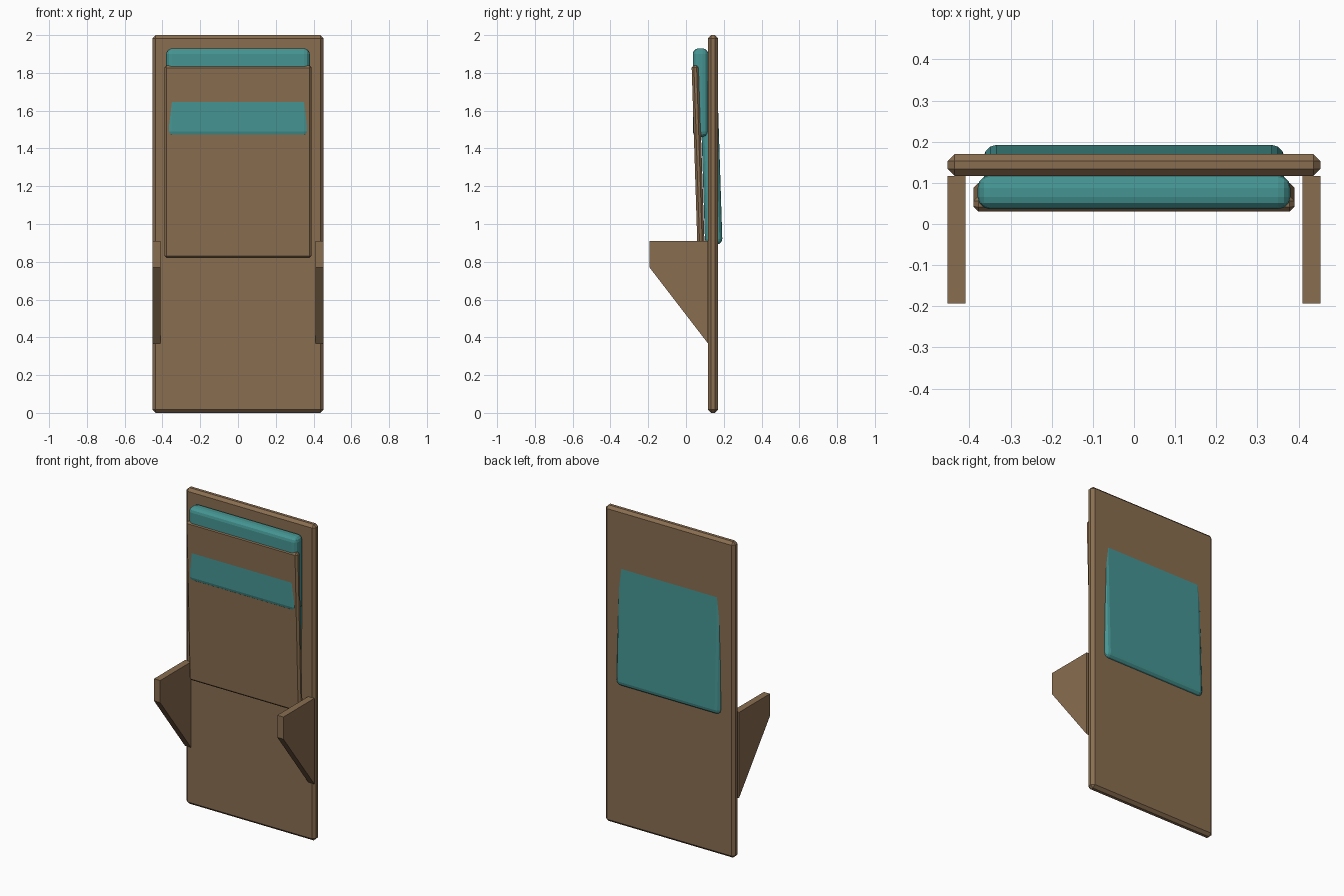
import bpy, bmesh
from mathutils import Matrix, Vector

if "Cube" in bpy.data.objects:
    bpy.data.objects.remove(bpy.data.objects["Cube"])


def material(name, rgb):
    m = bpy.data.materials.new(name)
    m.diffuse_color = (*rgb, 1)
    m.use_nodes = True
    m.node_tree.nodes["Principled BSDF"].inputs["Base Color"].default_value = m.diffuse_color
    return m


wood = material("wood", (0.25, 0.155, 0.08))
fabric = material("teal_fabric", (0.06, 0.30, 0.29))


def add_object(name, bm, mat):
    bmesh.ops.recalc_face_normals(bm, faces=bm.faces)
    mesh = bpy.data.meshes.new(name)
    bm.to_mesh(mesh)
    bm.free()
    mesh.materials.append(mat)
    obj = bpy.data.objects.new(name, mesh)
    bpy.context.collection.objects.link(obj)
    return obj


def bevelled_box(name, centre, size, bevel, segments, mat, tilt=0.0):
    bm = bmesh.new()
    bmesh.ops.create_cube(bm, size=1, matrix=Matrix.Diagonal((*size, 1)))
    bmesh.ops.bevel(bm, geom=bm.edges[:], offset=bevel, segments=segments,
                    profile=0.5, affect='EDGES')
    obj = add_object(name, bm, mat)
    obj.location = centre
    obj.rotation_euler.x = tilt
    return obj


TILT = 0.032  # the folded seat leans slightly forward

# Tall wall board
bevelled_box("back_board", (0, 0.143, 1.0), (0.906, 0.053, 2.0), 0.017, 1, wood)

# Backrest cushion fixed to the board
bevelled_box("backrest_cushion", (0, 0.0769, 1.695), (0.76, 0.082, 0.47), 0.03, 3, fabric)

# Folded-up seat panel and its cushion
bevelled_box("seat_panel", (0, 0.065, 1.33), (0.78, 0.038, 1.02), 0.012, 1, wood, TILT)
bevelled_box("seat_cushion", (0, 0.133, 1.33), (0.73, 0.092, 0.88), 0.03, 3, fabric, TILT)

# Tapered support brackets, one per side
profile = [(-0.193, 0.91), (0.117, 0.91), (0.117, 0.367), (-0.193, 0.77)]
for side, label in ((-1, "left"), (1, "right")):
    bm = bmesh.new()
    face = bm.faces.new([bm.verts.new((side * 0.41, y, z)) for y, z in profile])
    ext = bmesh.ops.extrude_face_region(bm, geom=[face])
    new = [v for v in ext["geom"] if isinstance(v, bmesh.types.BMVert)]
    bmesh.ops.translate(bm, verts=new, vec=Vector((side * 0.043, 0, 0)))
    # keep the inner cap so the bracket is a closed solid
    if not any(all(abs(abs(v.co.x) - 0.41) < 1e-5 for v in f.verts) for f in bm.faces):
        bm.faces.new([v for v in bm.verts if v not in new])
    add_object(label + "_bracket", bm, wood)
